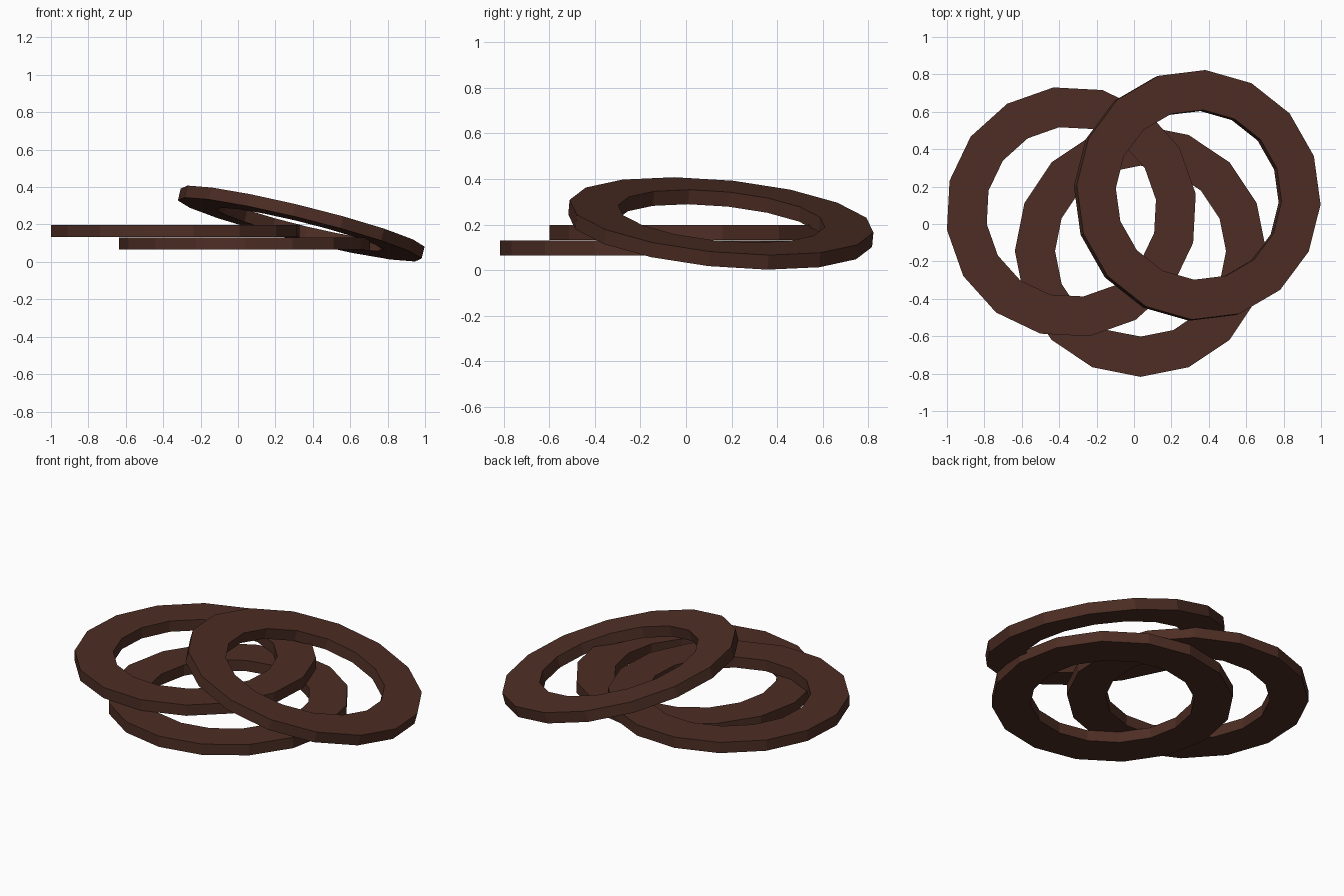
import bpy, bmesh
from math import sin, cos, radians
from mathutils import Vector, Matrix

if "Cube" in bpy.data.objects:
    bpy.data.objects.remove(bpy.data.objects["Cube"])

SIDES, R_OUT, R_IN, THICK = 16, 0.672, 0.457, 0.066

brown = bpy.data.materials.new("dark_brown")
brown.diffuse_color = (0.075, 0.027, 0.018, 1)
brown.use_nodes = True
brown.node_tree.nodes["Principled BSDF"].inputs["Base Color"].default_value = brown.diffuse_color


def ring(name, centre, spin, normal=(0, 0, 1)):
    """Flat-faced 16-sided ring with a rectangular section."""
    bm = bmesh.new()
    h = THICK / 2
    profile = [(R_OUT, -h), (R_OUT, h), (R_IN, h), (R_IN, -h)]
    loops = []
    for i in range(SIDES):
        a = radians(spin + 360 * i / SIDES)
        loops.append([bm.verts.new((r * cos(a), r * sin(a), z)) for r, z in profile])
    for i in range(SIDES):
        p, q = loops[i], loops[(i + 1) % SIDES]
        for k in range(4):
            m = (k + 1) % 4
            bm.faces.new((p[k], q[k], q[m], p[m]))
    bmesh.ops.recalc_face_normals(bm, faces=bm.faces)
    tilt = Vector((0, 0, 1)).rotation_difference(Vector(normal).normalized())
    bm.transform(Matrix.Translation(centre) @ tilt.to_matrix().to_4x4())
    mesh = bpy.data.meshes.new(name)
    bm.to_mesh(mesh)
    bm.free()
    mesh.materials.append(brown)
    ob = bpy.data.objects.new(name, mesh)
    bpy.context.collection.objects.link(ob)


# Two flat stacked rings and one leaning over them
ring("lower_ring", (0.035, -0.145, 0.098), 0)
ring("middle_ring", (-0.335, 0.065, 0.165), 8.2)
ring("leaning_ring", (0.338, 0.153, 0.205), 18.7, (0.246, 0.094, 1))
